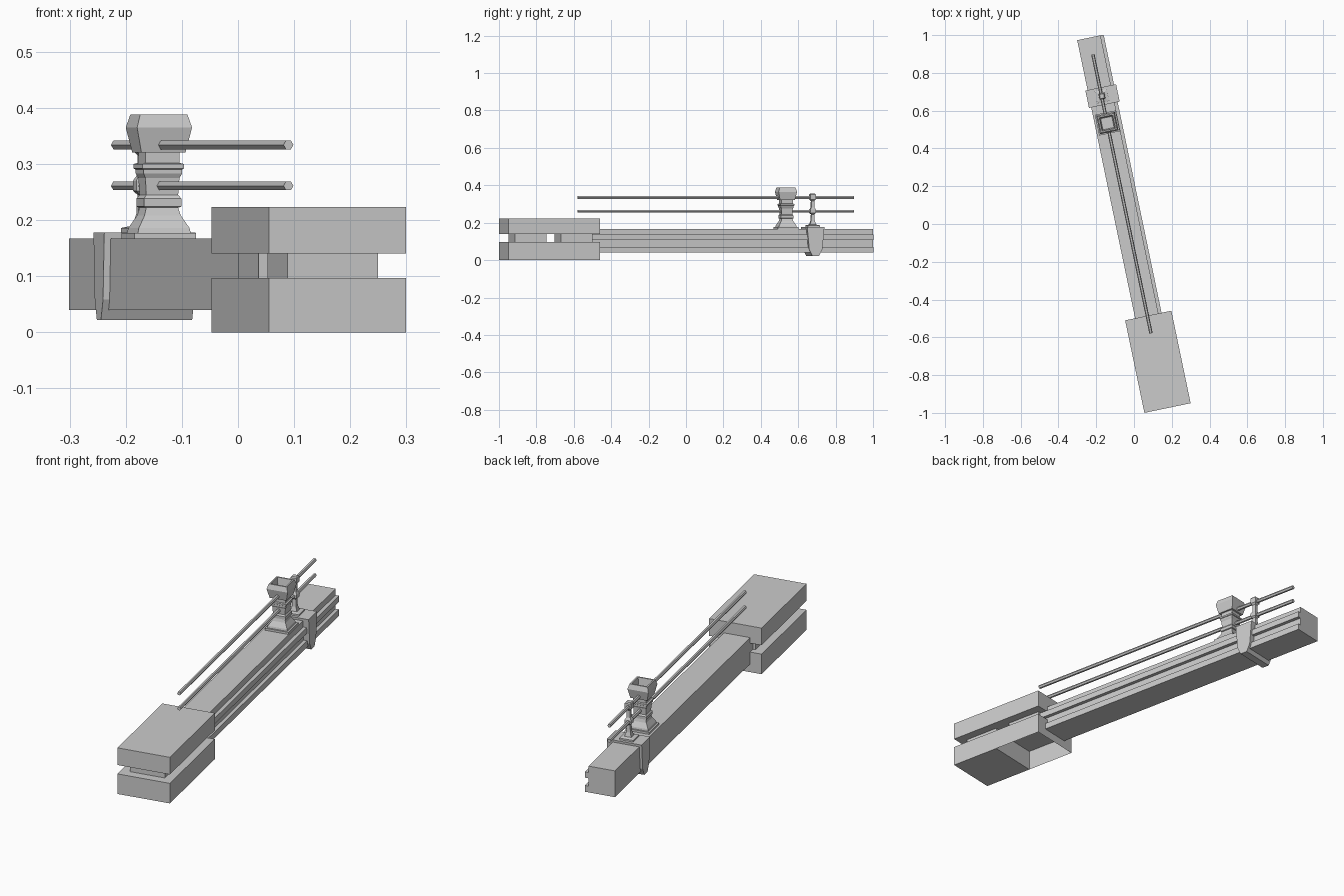
import bpy, bmesh, math
from mathutils import Matrix

if "Cube" in bpy.data.objects:
    bpy.data.objects.remove(bpy.data.objects["Cube"])

# Everything is laid out along local y, then turned about z
TURN = Matrix.Rotation(math.radians(11.77), 4, 'Z')
CU = -0.025  # centre line across the beam


def finish(name, bm):
    bmesh.ops.recalc_face_normals(bm, faces=bm.faces)
    me = bpy.data.meshes.new(name)
    bm.to_mesh(me)
    bm.free()
    ob = bpy.data.objects.new(name, me)
    ob.matrix_world = TURN
    bpy.context.collection.objects.link(ob)
    return ob


def box(name, half_w, y0, y1, z0, z1):
    bm = bmesh.new()
    m = Matrix.Translation((CU, (y0 + y1) / 2, (z0 + z1) / 2)) @ Matrix.Diagonal((2 * half_w, y1 - y0, z1 - z0, 1))
    bmesh.ops.create_cube(bm, size=1, matrix=m)
    return finish(name, bm)


def extrude(name, points, offset):
    bm = bmesh.new()
    face = bm.faces.new([bm.verts.new(p) for p in points])
    res = bmesh.ops.extrude_face_region(bm, geom=[face], use_keep_orig=True)
    verts = [g for g in res['geom'] if isinstance(g, bmesh.types.BMVert)]
    bmesh.ops.translate(bm, verts=verts, vec=offset)
    return finish(name, bm)


def square_turned(name, x, y, profile):
    """Stack of square rings (half width, z), capped at both ends."""
    bm = bmesh.new()
    rings = [[bm.verts.new((x + sx * h, y + sy * h, z))
              for sx, sy in ((-1, -1), (1, -1), (1, 1), (-1, 1))] for h, z in profile]
    for a, b in zip(rings, rings[1:]):
        for i in range(4):
            j = (i + 1) % 4
            bm.faces.new((a[i], a[j], b[j], b[i]))
    bm.faces.new(rings[0])
    bm.faces.new(rings[-1])
    return finish(name, bm)


# Heavy end: two slabs with spacers between, lower slab open underneath at the rear
box("upper_slab", 0.125, -0.99, -0.49, 0.14, 0.223)
box("lower_slab_front", 0.125, -0.99, -0.74, 0, 0.097)
rear = box("lower_slab_rear", 0.125, -0.74, -0.49, 0, 0.097)
bm = bmesh.new()
bm.from_mesh(rear.data)
bmesh.ops.delete(bm, geom=[f for f in bm.faces if f.normal.z < -0.9 or f.normal.y < -0.9],
                 context='FACES_ONLY')
bm.to_mesh(rear.data)
bm.free()
for name, y0 in (("front_spacer", -0.947), ("rear_spacer", -0.696)):
    box(name, 0.0825, y0, y0 + 0.174, 0.097, 0.14)

# Long beam with grooves along its right side
L, R, G = -0.096, 0.047, 0.03
beam = [(L, 0.04), (R, 0.04), (R, 0.07), (G, 0.07), (G, 0.108), (R, 0.108),
        (R, 0.136), (G, 0.136), (G, 0.167), (L, 0.167)]
extrude("grooved_beam", [(x, -0.53, z) for x, z in beam], (0, 1.544, 0))

# Tapered clamp around the beam
CY = 0.697
half = [(0.047, 0.178), (0.036, 0.058), (0.018, 0.022)]
clamp = half + [(-y, z) for y, z in reversed(half)]
extrude("clamp", [(CU - 0.083, CY + y, z) for y, z in clamp], (0.166, 0, 0))

# Slim post on the clamp
square_turned("rail_post", -0.028, CY, [
    (0.033, 0.176), (0.033, 0.186), (0.016, 0.19), (0.010, 0.21), (0.008, 0.245),
    (0.015, 0.252), (0.015, 0.27), (0.009, 0.28), (0.008, 0.315),
    (0.015, 0.324), (0.015, 0.35), (0.011, 0.355)])

# Thick moulded column with a hollow top
square_turned("moulded_column", -0.029, 0.552, [
    (0.056, 0.16), (0.056, 0.177), (0.048, 0.177), (0.046, 0.186), (0.033, 0.208),
    (0.029, 0.222), (0.034, 0.224), (0.034, 0.238), (0.029, 0.245), (0.031, 0.275),
    (0.035, 0.283), (0.035, 0.29), (0.038, 0.292), (0.038, 0.3), (0.031, 0.302),
    (0.031, 0.32), (0.040, 0.32), (0.050, 0.365), (0.043, 0.388), (0.036, 0.388),
    (0.030, 0.345)])

# Two thin rails passing through both supports
for name, z in (("lower_rail", 0.261), ("upper_rail", 0.334)):
    ring = [(-0.03 + 0.009 * math.cos(i * math.pi / 3), -0.585, z + 0.009 * math.sin(i * math.pi / 3))
            for i in range(6)]
    extrude(name, ring, (0, 1.508, 0))
